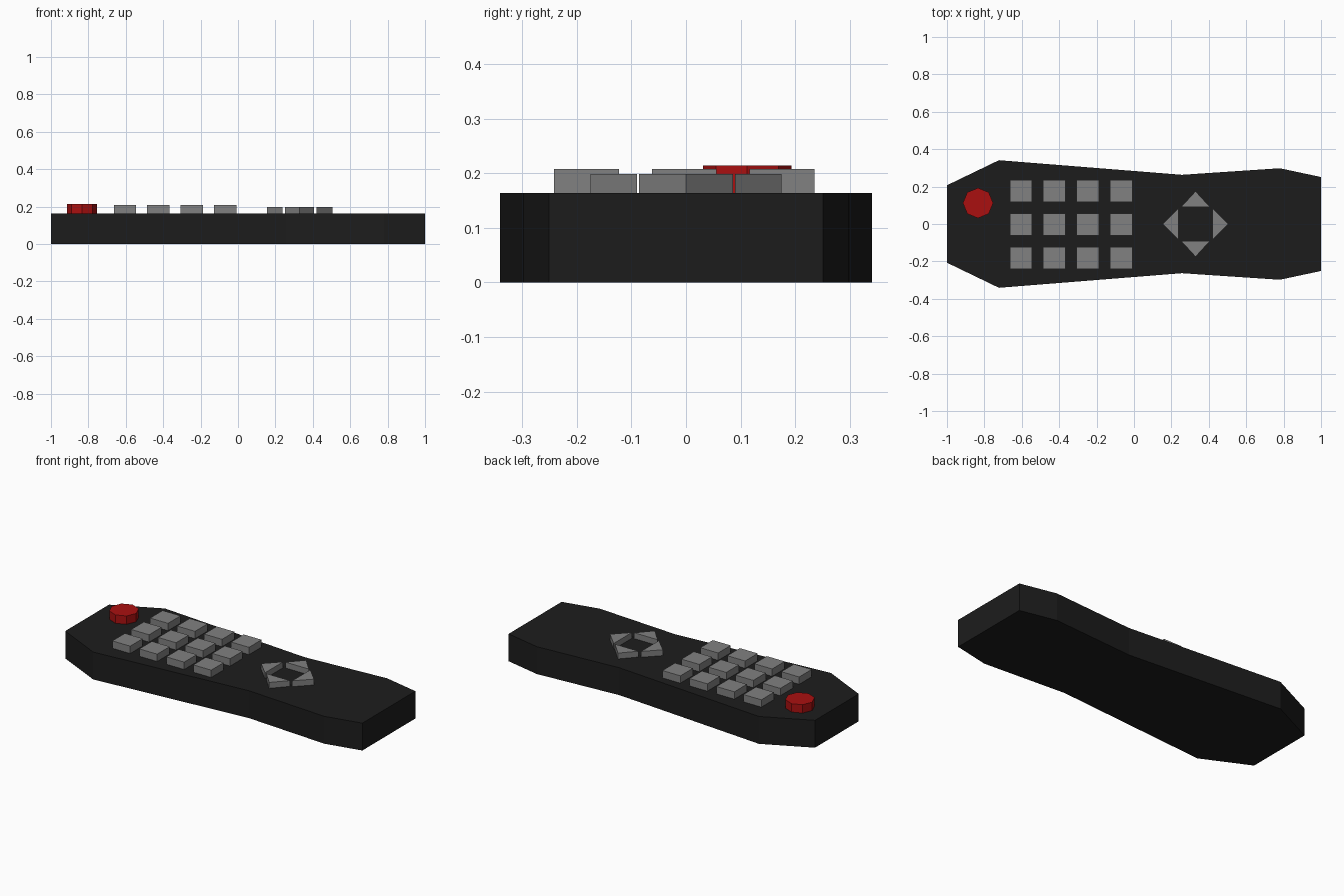
import bpy
from math import cos, sin, pi

if "Cube" in bpy.data.objects:
    bpy.data.objects.remove(bpy.data.objects["Cube"])

TOP = 0.164      # height of the casing
SINK = 0.004     # how far the keys sit into the casing


def material(name, rgb):
    mat = bpy.data.materials.new(name)
    mat.diffuse_color = (*rgb, 1)
    mat.use_nodes = True
    mat.node_tree.nodes["Principled BSDF"].inputs["Base Color"].default_value = mat.diffuse_color
    return mat


def prism(name, outline, z0, z1, mat):
    """Extrude a counter-clockwise xy outline from z0 to z1."""
    n = len(outline)
    verts = [(x, y, z) for z in (z0, z1) for x, y in outline]
    faces = [tuple(reversed(range(n))), tuple(range(n, 2 * n))]
    faces += [(i, (i + 1) % n, n + (i + 1) % n, n + i) for i in range(n)]
    mesh = bpy.data.meshes.new(name)
    mesh.from_pydata(verts, [], faces)
    mesh.materials.append(mat)
    obj = bpy.data.objects.new(name, mesh)
    bpy.context.collection.objects.link(obj)
    return obj


black = material("black_plastic", (0.012, 0.012, 0.012))
grey = material("grey_rubber", (0.22, 0.22, 0.22))
red = material("red_rubber", (0.4, 0.005, 0.005))

# Casing: waisted outline, mirrored across y = 0
side = [(-1, 0.207), (-0.722, 0.341), (0.256, 0.263), (0.78, 0.298), (1, 0.251)]
outline = [(x, -y) for x, y in side] + side[::-1]
prism("casing", outline, 0, TOP, black)

# Power button: octagon
power = [(-0.834 + 0.081 * cos(i * pi / 4), 0.112 + 0.081 * sin(i * pi / 4))
         for i in range(8)]
prism("power_button", power, TOP - SINK, 0.214, red)

# Number keys: 4 x 3 grid of square blocks
h = 0.0593
for col in range(4):
    for row in range(3):
        cx, cy = -0.605 + 0.179 * col, -0.182 + 0.179 * row
        square = [(cx - h, cy - h), (cx + h, cy - h), (cx + h, cy + h), (cx - h, cy + h)]
        prism(f"number_key_{col}_{row}", square, TOP - SINK, 0.208, grey)

# Arrow keys: four triangles pointing outwards around a centre
for i in range(4):
    c, s = cos(i * pi / 2), sin(i * pi / 2)
    half = 0.086 if i % 2 == 0 else 0.078
    tri = [(0.09, -half), (0.175, 0), (0.09, half)]
    arrow = [(0.329 + x * c - y * s, x * s + y * c) for x, y in tri]
    prism(f"arrow_key_{i}", arrow, TOP - SINK, 0.199, grey)
